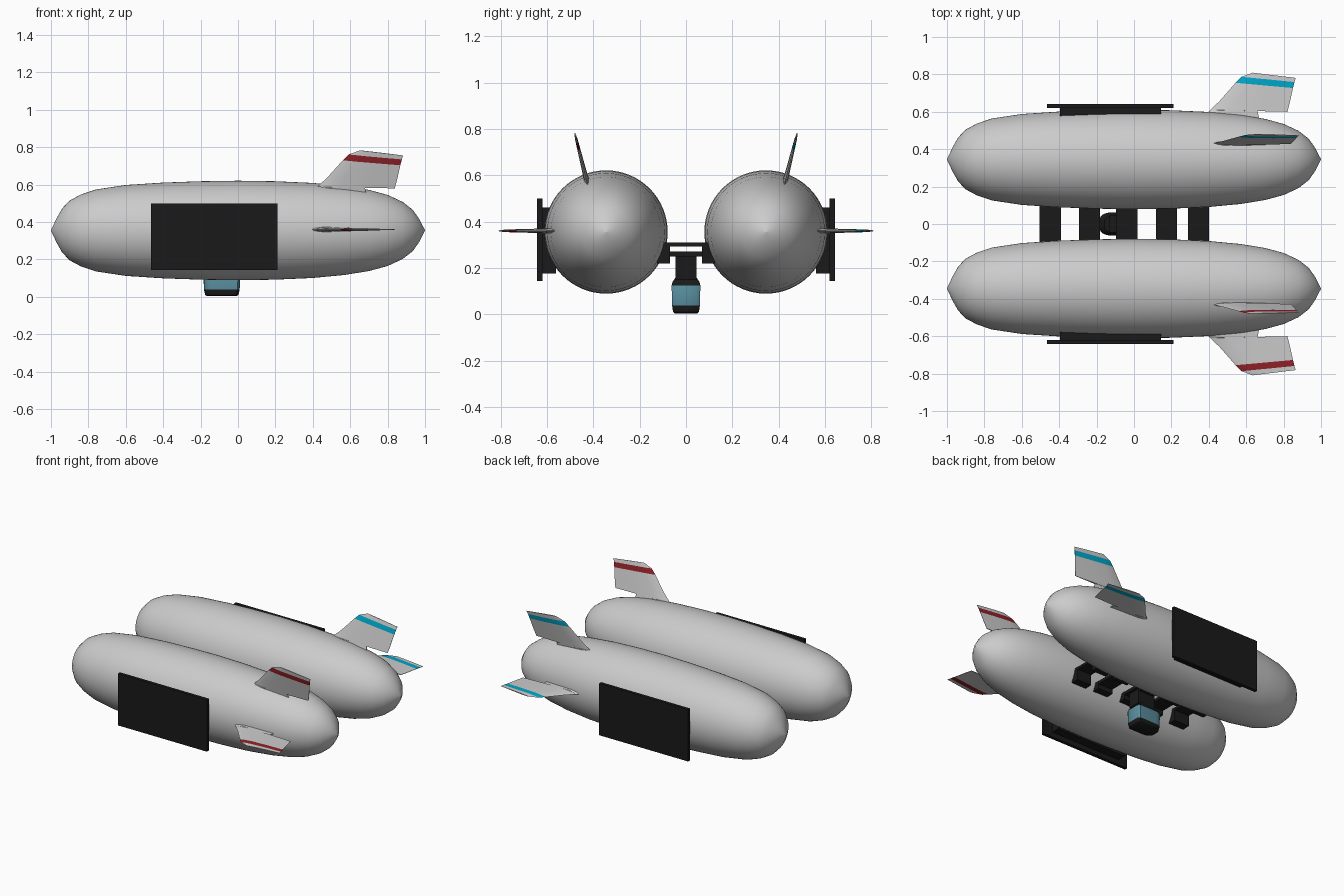
import bpy, bmesh, math
from mathutils import Vector

if "Cube" in bpy.data.objects:
    bpy.data.objects.remove(bpy.data.objects["Cube"])


def material(name, rgb):
    m = bpy.data.materials.new(name)
    m.diffuse_color = (*rgb, 1)
    m.use_nodes = True
    m.node_tree.nodes["Principled BSDF"].inputs["Base Color"].default_value = m.diffuse_color
    return m


BLACK = material("black", (0.01, 0.01, 0.01))
RED = material("red", (0.28, 0.015, 0.022))
CYAN = material("cyan", (0.0, 0.38, 0.58))
TEAL = material("teal", (0.1, 0.27, 0.34))
GREY = material("grey", (0.6, 0.6, 0.6))


def finish(bm, name, mats=(), angle=None):
    bmesh.ops.recalc_face_normals(bm, faces=bm.faces)
    me = bpy.data.meshes.new(name)
    bm.to_mesh(me)
    bm.free()
    ob = bpy.data.objects.new(name, me)
    bpy.context.collection.objects.link(ob)
    for m in mats:
        me.materials.append(m)
    if angle:
        bpy.ops.object.select_all(action='DESELECT')
        ob.select_set(True)
        bpy.context.view_layer.objects.active = ob
        bpy.ops.object.shade_smooth_by_angle(angle=math.radians(angle))
    return ob


def box(name, x, y, z, mat=BLACK):
    bm = bmesh.new()
    bmesh.ops.create_cube(bm, size=1)
    for v in bm.verts:
        v.co = [(a + b) / 2 + c * (b - a) for (a, b), c in zip((x, y, z), v.co)]
    return finish(bm, name, [mat])


def loft(bm, rings, mats):
    """Skin closed rings of equal length; mats gives one slot per band."""
    vs = [[bm.verts.new(p) for p in r] for r in rings]
    n = len(vs[0])
    for a, b, m in zip(vs, vs[1:], mats):
        for i in range(n):
            f = bm.faces.new((a[i], a[(i + 1) % n], b[(i + 1) % n], b[i]))
            f.material_index = m
    bm.faces.new(vs[0]).material_index = mats[0]
    bm.faces.new(vs[-1]).material_index = mats[-1]


CY, CZ = 0.345, 0.355
HULL = [(-1, 0.001), (-0.97, 0.065), (-0.94, 0.118), (-0.9, 0.16), (-0.84, 0.192),
        (-0.76, 0.219), (-0.6, 0.243), (-0.4, 0.256), (-0.2, 0.263), (0, 0.266),
        (0.2, 0.263), (0.4, 0.254), (0.57, 0.238), (0.7, 0.217), (0.8, 0.19),
        (0.88, 0.153), (0.935, 0.11), (0.97, 0.06), (1, 0.001)]


def hull(name, s):
    bm = bmesh.new()
    rings = [[(x, s * CY + r * math.cos(t), CZ + r * math.sin(t))
              for t in (k * math.tau / 64 for k in range(64))] for x, r in HULL]
    loft(bm, rings, [0] * (len(rings) - 1))
    finish(bm, name, angle=40)


# Fin stations: leading x, span, trailing x, span, thickness
FIN = [(0.36, 0.215, 0.67, 0.215, 0.032), (0.405, 0.263, 0.66, 0.26, 0.024),
       (0.408, 0.265, 0.82, 0.255, 0.022), (0.46, 0.315, 0.832, 0.3, 0.018),
       (0.543, 0.41, 0.85, 0.382, 0.013), (0.575, 0.442, 0.858, 0.414, 0.011),
       (0.635, 0.464, 0.865, 0.436, 0.006)]
FOIL = [(0, 0), (0.06, 0.6), (0.25, 1), (0.6, 0.75), (1, 0.12),
        (1, -0.12), (0.6, -0.75), (0.25, -1), (0.06, -0.6)]


def fin(name, s, origin, degrees, dx, stripe):
    a = math.radians(degrees)
    along, across = Vector((0, math.cos(a), math.sin(a))), Vector((0, -math.sin(a), math.cos(a)))
    rings = []
    for lx, ls, tx, ts, th in FIN:
        ring = []
        for u, w in FOIL:
            p = Vector((lx + (tx - lx) * u + dx, *origin))
            p += along * (ls + (ts - ls) * u) + across * (w * th / 2)
            p.y *= s
            ring.append(p)
        rings.append(ring)
    bm = bmesh.new()
    loft(bm, rings, [0, 0, 0, 0, 1, 0])
    finish(bm, name, [GREY, stripe], 35)


for side, s, stripe in (("left", -1, RED), ("right", 1, CYAN)):
    hull(side + "_hull", s)
    fin(side + "_side_fin", s, (CY, 0.36), 0, 0, stripe)
    fin(side + "_upper_fin", s, (0.368, 0.333), 76, 0.018, stripe)
    # flat side panel on a smaller backing block
    box(side + "_panel", (-0.465, 0.212), sorted((s * 0.62, s * 0.642)), (0.143, 0.5))
    box(side + "_panel_backing", (-0.395, 0.145), sorted((s * 0.56, s * 0.622)), (0.177, 0.46))

# cross braces between the hulls
for i, (x0, x1, z0, z1) in enumerate([(-0.505, -0.39, 0.292, 0.309), (-0.295, -0.182, 0.25, 0.27),
                                      (-0.095, 0.02, 0.25, 0.27), (0.118, 0.23, 0.25, 0.27),
                                      (0.29, 0.4, 0.292, 0.309)]):
    box(f"cross_brace_{i + 1}", (x0, x1), (-0.12, 0.12), (z0, z1))
    for side, s in (("left", -1), ("right", 1)):
        box(f"brace_foot_{side}_{i + 1}", (x0, x1), sorted((s * 0.07, s * 0.125)), (0.218, z1))

# gondola: round nose, square rear, window band all round
box("gondola_mount", (-0.13, 0.0), (-0.045, 0.045), (0.15, 0.26))
plan = [(0.012, -0.045), (0.012, 0.045), (0.0, 0.062)]
plan += [(-0.11 - 0.075 * math.sin(t) ** 0.8, 0.062 * max(math.cos(t), 0) ** 0.6)
         for t in (k * math.pi / 16 for k in range(1, 9))]
plan += [(x, -y) for x, y in reversed(plan[3:-1])] + [(0.0, -0.062)]
cx = -0.087
sections = [(0.004, 0.8), (0.01, 0.9), (0.038, 0.97), (0.125, 1), (0.14, 0.93), (0.16, 0.72)]
bm = bmesh.new()
loft(bm, [[(cx + (x - cx) * k, y * k, z) for x, y in plan] for z, k in sections], [0, 0, 1, 0, 0])
finish(bm, "gondola", [BLACK, TEAL], 35)
